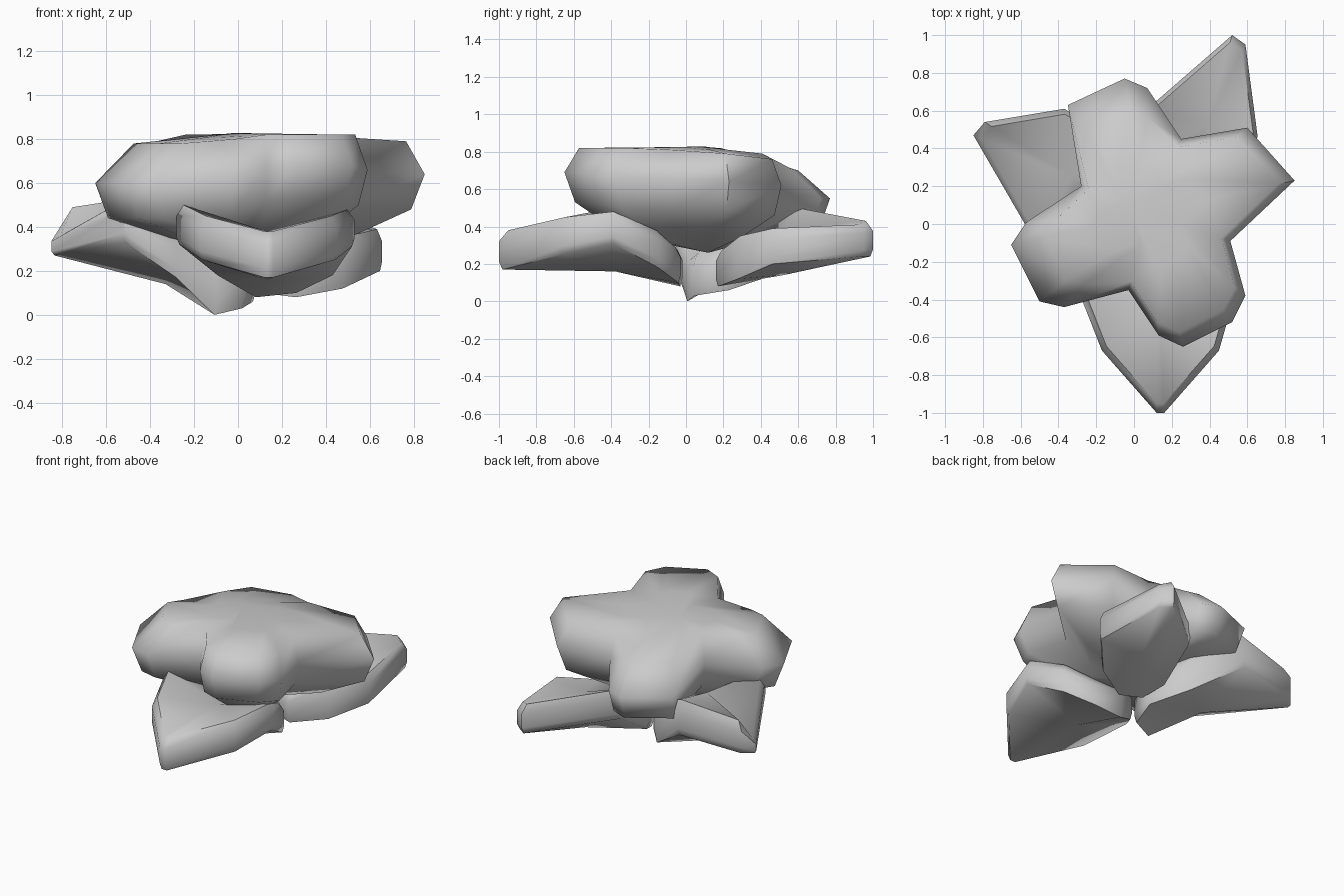
import bpy, bmesh, math

if "Cube" in bpy.data.objects:
    bpy.data.objects.remove(bpy.data.objects["Cube"])


def finish(bm, name, angle):
    """Turn a bmesh into an object with smooth shading."""
    bmesh.ops.recalc_face_normals(bm, faces=bm.faces)
    me = bpy.data.meshes.new(name)
    bm.to_mesh(me)
    bm.free()
    ob = bpy.data.objects.new(name, me)
    bpy.context.collection.objects.link(ob)
    bpy.ops.object.select_all(action='DESELECT')
    ob.select_set(True)
    bpy.context.view_layer.objects.active = ob
    bpy.ops.object.shade_smooth_by_angle(angle=math.radians(angle))


def skin(bm, rings, bottom, top):
    """Join a stack of rings and close both ends with fans."""
    n = len(rings[0])
    for a, b in zip(rings, rings[1:]):
        for i in range(n):
            j = (i + 1) % n
            bm.faces.new((a[i], a[j], b[j], b[i]))
    for ring, co in ((rings[0], bottom), (rings[-1], top)):
        c = bm.verts.new(co)
        for i in range(n):
            bm.faces.new((ring[i], ring[(i + 1) % n], c))


def leaf(name, outline, mid):
    """Thick folded leaf: outline of (x, y, bottom, top) with a sunken midrib."""
    bm = bmesh.new()
    mx, my, lo, hi = mid

    def ring(s, f):
        return [bm.verts.new((mx + (x - mx) * s, my + (y - my) * s, b + (t - b) * f))
                for x, y, b, t in outline]
    skin(bm, [ring(.97, 0), ring(1, .2), ring(1, .72), ring(.92, 1)],
         (mx, my, lo), (mx, my, hi))
    finish(bm, name, 60)


# Four-lobed upper rosette: widest outline as (x, y, middle height, top height)
star = [(.85, .23, .64, .79), (.60, .51, .62, .76), (.25, .45, .60, .79),
        (.07, .72, .55, .71), (-.05, .77, .55, .70), (-.35, .63, .57, .73),
        (-.28, .20, .62, .82), (-.57, .01, .60, .78), (-.65, -.11, .60, .78),
        (-.50, -.41, .60, .78), (-.37, -.44, .60, .78), (-.03, -.35, .62, .80),
        (.13, -.59, .68, .82), (.26, -.65, .69, .82), (.52, -.52, .68, .82),
        (.59, -.38, .66, .82), (.51, -.09, .65, .81)]
cx, cy = .08, .06
bm = bmesh.new()


def ring(scale, height):
    out = []
    for x, y, m, t in star:
        s = scale(x, t)
        out.append(bm.verts.new((cx + (x - cx) * s, cy + (y - cy) * s, height(m, t))))
    return out


skin(bm, [ring(lambda x, t: .55, lambda m, t: .35),
          ring(lambda x, t: .92, lambda m, t: m - .16),
          ring(lambda x, t: 1, lambda m, t: m),
          ring(lambda x, t: .76 if t < .785 and x < .2 else .89, lambda m, t: t),
          ring(lambda x, t: .40, lambda m, t: .4 * t + .6 * .825)],
     (.08, .12, .26), (-.02, .1, .828))
finish(bm, "upper_rosette", 75)

# Three thick leaves underneath
leaf("front_leaf",
     [(.12, -1.0, .17, .38), (.16, -1.0, .17, .38), (.45, -.67, .25, .45),
      (.53, -.39, .31, .48), (.44, -.14, .18, .38), (.27, -.03, .10, .29),
      (.08, -.02, .08, .28), (-.10, -.14, .18, .38), (-.28, -.39, .32, .50),
      (-.17, -.67, .25, .45)],
     (.13, -.38, .16, .38))
leaf("back_right_leaf",
     [(.59, .95, .24, .41), (.52, 1.0, .24, .43), (.06, .60, .31, .50),
      (.04, .34, .15, .38), (.10, .20, .10, .29), (.26, .16, .08, .27),
      (.48, .27, .12, .35), (.655, .46, .20, .39)],
     (.38, .52, .14, .38))
leaf("back_left_leaf",
     [(-.85, .47, .27, .36), (-.52, -.10, .33, .53), (-.28, -.06, .17, .38),
      (-.10, .00, .00, .22), (.03, .04, .03, .25), (.08, .23, .06, .26),
      (-.08, .44, .13, .40), (-.37, .61, .32, .55), (-.79, .54, .28, .49)],
     (-.33, .25, .14, .46))
